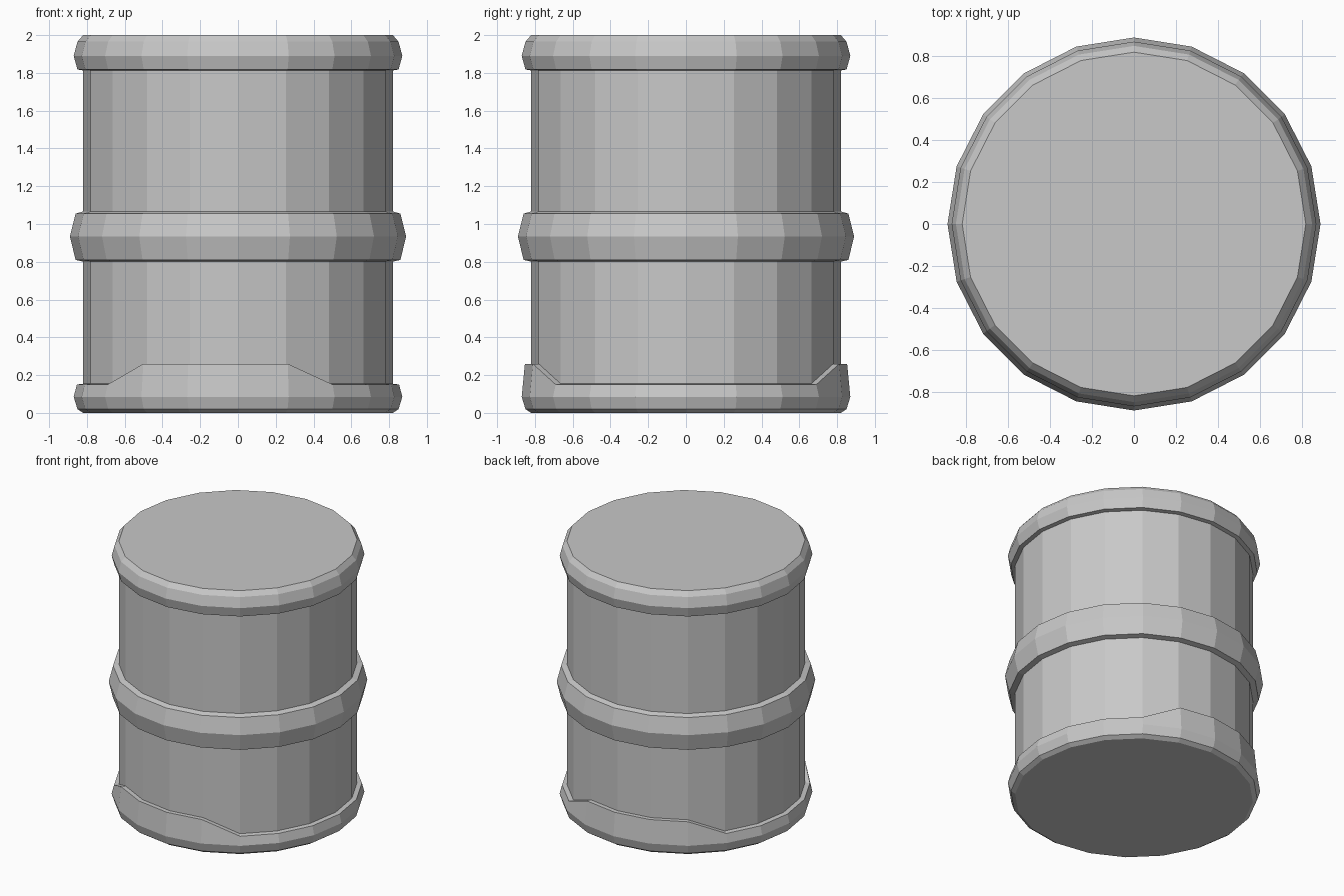
import bpy, bmesh
from math import cos, sin, tau

SIDES = 20

default = bpy.data.objects.get("Cube")
if default:
    bpy.data.objects.remove(default, do_unlink=True)

steel = bpy.data.materials.new("plain_grey")
steel.use_nodes = True
grey = (0.58, 0.58, 0.58, 1)
steel.diffuse_color = grey
steel.node_tree.nodes["Principled BSDF"].inputs["Base Color"].default_value = grey


def lathe(name, profile, cap=None, shape=None):
    """Spin (radius, height) points; cap closes the first or last ring."""
    bm = bmesh.new()
    rings = []
    for level, (r, z) in enumerate(profile):
        ring = []
        for i in range(SIDES):
            a = tau * i / SIDES
            x, y = r * cos(a), r * sin(a)
            ring.append(bm.verts.new((x, y, shape(level, i, z) if shape else z)))
        rings.append(ring)
    for low, high in zip(rings, rings[1:]):
        for i in range(SIDES):
            j = (i + 1) % SIDES
            bm.faces.new((low[i], low[j], high[j], high[i]))
    if cap == "bottom":
        bm.faces.new(rings[0][::-1])
    elif cap == "top":
        bm.faces.new(rings[-1])
    mesh = bpy.data.meshes.new(name)
    bm.to_mesh(mesh)
    bm.free()
    mesh.materials.append(steel)
    obj = bpy.data.objects.new(name, mesh)
    bpy.context.collection.objects.link(obj)
    return obj


# Front and back lips: four neighbouring corners of the base rim rise
FRONT = (13, 14, 15, 16)
RAISED = {*FRONT, *[(SIDES - i) % SIDES for i in FRONT]}


def lip(level, i, z):
    return 0.26 if level >= 3 and i in RAISED else z


# Drum wall
lathe("drum_wall", [(0.82, 0.1), (0.82, 1.9)])

# Base rim with floor and raised lips
lathe("base_rim", [(0.82, 0), (0.85, 0.02), (0.87, 0.085),
                   (0.853, 0.15), (0.815, 0.155)], "bottom", lip)

# Middle hoop
lathe("middle_hoop", [(0.815, 0.80), (0.86, 0.81), (0.89, 0.935),
                      (0.86, 1.055), (0.815, 1.068)])

# Top rim with lid
lathe("top_rim", [(0.815, 1.812), (0.85, 1.818), (0.87, 1.89),
                  (0.85, 1.965), (0.82, 2)], "top")
